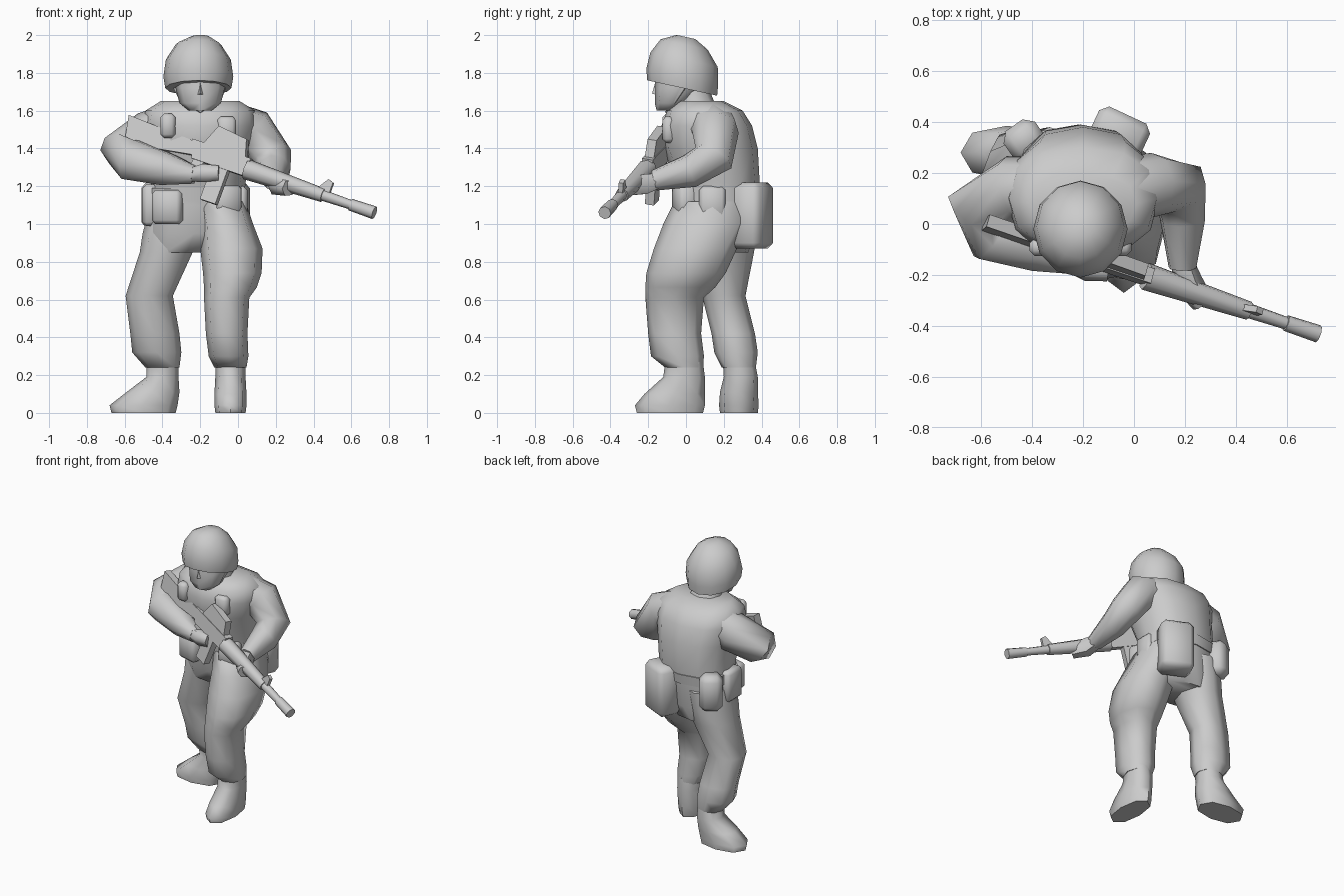
import bpy, bmesh
from math import cos, sin, pi, radians, copysign
from mathutils import Vector, Matrix

default_cube = bpy.data.objects.get("Cube")
if default_cube:
    bpy.data.objects.remove(default_cube, do_unlink=True)

grey = bpy.data.materials.new("plain grey")
grey.use_nodes = True
colour = (.6, .6, .6, 1)
grey.diffuse_color = colour
for node in grey.node_tree.nodes:
    if node.type == "BSDF_PRINCIPLED":
        node.inputs["Base Color"].default_value = colour


def finish(name, bm, matrix=Matrix(), crease=62):
    """Turn a bmesh into an object, smooth except at sharp edges."""
    bmesh.ops.recalc_face_normals(bm, faces=bm.faces)
    for face in bm.faces:
        face.smooth = True
    for edge in bm.edges:
        edge.smooth = edge.calc_face_angle(0) < radians(crease)
    mesh = bpy.data.meshes.new(name)
    bm.to_mesh(mesh)
    bm.free()
    mesh.materials.append(grey)
    obj = bpy.data.objects.new(name, mesh)
    obj.matrix_world = matrix
    bpy.context.collection.objects.link(obj)
    return obj


def skin(name, loops, matrix=Matrix()):
    """Join successive closed loops of points and cap both ends."""
    bm = bmesh.new()
    rings = [[bm.verts.new(p) for p in loop] for loop in loops]
    count = len(rings[0])
    for low, high in zip(rings, rings[1:]):
        for i in range(count):
            j = (i + 1) % count
            bm.faces.new((low[i], low[j], high[j], high[i]))
    bm.faces.new(rings[0])
    bm.faces.new(rings[-1])
    return finish(name, bm, matrix)


def squircle(sides, power):
    """Unit outline between an ellipse and a rounded box."""
    for i in range(sides):
        a = 2 * pi * i / sides
        yield [copysign(abs(v) ** power, v) for v in (cos(a), sin(a))]


def stack(name, rings, sides=8, tilt=0, power=.85):
    """Loft horizontal rings given as x, y, z, half width, half depth."""
    return skin(name, [[(x + c * rx, y + s * ry, z + tilt * s * ry)
                        for c, s in squircle(sides, power)] for x, y, z, rx, ry in rings])


def limb(name, stations, sides=8):
    """Sweep a round section along x, y, z, radius stations without twist."""
    points = [Vector(s[:3]) for s in stations]
    side, loops = None, []
    for i, p in enumerate(points):
        along = (points[min(i + 1, len(points) - 1)] - points[max(i - 1, 0)]).normalized()
        side = along.cross(Vector((0, 0, 1))) if side is None else side
        side = (side - along * side.dot(along)).normalized()
        other = side.cross(along)
        radius = stations[i][3]
        loops.append([p + (side * c + other * s) * radius for c, s in squircle(sides, .9)])
    return skin(name, loops)


def pouch(name, centre, size, turn=0, bevel=.02):
    """Bevelled box turned about the vertical."""
    bm = bmesh.new()
    bmesh.ops.create_cube(bm, size=1)
    bmesh.ops.scale(bm, vec=size, verts=bm.verts)
    bmesh.ops.bevel(bm, geom=bm.edges[:], offset=bevel, segments=1, affect="EDGES")
    return finish(name, bm, Matrix.Translation(centre) @ Matrix.Rotation(radians(turn), 4, "Z"))


# Torso with jacket skirt, leaning forward over the hips
stack("torso", [
    (-.27, .18, .85, .2, .15), (-.23, .17, .95, .25, .19), (-.22, .17, 1.1, .25, .2),
    (-.21, .17, 1.22, .25, .22), (-.2, .13, 1.4, .27, .25), (-.2, .11, 1.52, .3, .24),
    (-.2, .1, 1.6, .29, .2), (-.2, .08, 1.65, .21, .12)], sides=12)
stack("belt", [(-.22, .17, 1.12, .26, .21), (-.22, .17, 1.19, .26, .22)], sides=12)

# Legs including boots, from hip to sole
stack("right_leg", [
    (-.33, .21, 1.08, .14, .17), (-.36, .2, .95, .145, .175), (-.38, .2, .85, .14, .16),
    (-.47, .2, .62, .125, .115), (-.44, .25, .42, .13, .115), (-.43, .265, .32, .13, .115),
    (-.4, .28, .24, .09, .09)])
stack("right_boot", [
    (-.4, .28, .27, .085, .085), (-.4, .29, .19, .085, .09), (-.45, .28, .11, .14, .1),
    (-.5, .28, .04, .18, .105), (-.5, .28, 0, .17, .1)])
stack("left_leg", [
    (-.09, .15, 1.12, .13, .21), (-.06, .11, 1, .14, .23), (-.035, .05, .87, .165, .22),
    (-.03, 0, .74, .155, .21), (-.04, -.03, .665, .14, .185), (-.06, -.06, .61, .12, .155),
    (-.06, -.06, .42, .11, .14), (-.05, -.045, .3, .105, .14), (-.04, -.01, .24, .085, .1)])
stack("left_boot", [
    (-.04, -.01, .27, .08, .1), (-.04, -.01, .19, .08, .11), (-.04, -.06, .1, .085, .16),
    (-.04, -.085, .04, .085, .185), (-.04, -.085, 0, .08, .175)])

# Arms reaching for the rifle
limb("right_arm", [
    (-.34, .14, 1.52, .12), (-.47, .14, 1.47, .13), (-.62, .06, 1.38, .115),
    (-.56, -.04, 1.34, .115), (-.38, -.1, 1.29, .09), (-.23, -.15, 1.26, .05)])
limb("right_hand", [
    (-.25, -.15, 1.26, .04), (-.18, -.17, 1.27, .055), (-.1, -.18, 1.27, .045)], 6)
limb("left_arm", [
    (-.05, .13, 1.52, .13), (.08, .155, 1.49, .125), (.18, .145, 1.35, .11),
    (.19, .02, 1.28, .09), (.19, -.17, 1.23, .055)])
limb("left_hand", [
    (.19, -.15, 1.23, .045), (.21, -.23, 1.21, .06), (.27, -.31, 1.19, .045)], 6)

# Head, neck and helmet
stack("neck", [(-.2, .07, 1.58, .13, .11), (-.2, .04, 1.67, .1, .1), (-.2, .02, 1.75, .09, .09)])
stack("head", [
    (-.2, -.1, 1.6, .06, .055), (-.2, -.08, 1.64, .11, .085),
    (-.2, -.04, 1.72, .13, .125), (-.2, -.02, 1.82, .13, .14)])
skin("nose", [[(-.23, -.14, 1.68), (-.17, -.14, 1.68), (-.2, -.18, 1.69)],
              [(-.21, -.14, 1.76), (-.19, -.14, 1.76), (-.2, -.16, 1.76)]])
stack("helmet", [
    (-.21, -.02, 1.72, .175, .185), (-.21, -.02, 1.78, .185, .19), (-.21, -.01, 1.87, .172, .178),
    (-.21, -.01, 1.95, .12, .125), (-.2, 0, 1.99, .05, .05)], sides=12, tilt=-.22, power=1)
limb("chin_strap", [(-.34, .0, 1.74, .012), (-.3, -.06, 1.65, .012), (-.2, -.1, 1.595, .012),
                    (-.1, -.06, 1.65, .012), (-.07, 0, 1.74, .012)], 4)

# Chest pouches
pouch("right_chest_pouch", (-.37, -.09, 1.52), (.08, .07, .13))
pouch("left_chest_pouch", (-.06, -.09, 1.5), (.1, .07, .14))

# Belt equipment
pouch("left_hip_pack", (-.06, .35, 1.045), (.22, .17, .35), -25, .03)
pouch("canteen", (-.43, .33, 1.1), (.15, .14, .25), 35, .035)
pouch("right_hip_pouch", (-.46, .15, 1.1), (.09, .16, .22))
pouch("right_front_pouch", (-.37, .0, 1.09), (.16, .11, .18), -15)
pouch("left_front_pouch", (-.06, .0, 1.12), (.14, .12, .17), 20)
pouch("left_side_pouch", (.02, .14, 1.1), (.06, .14, .2))

# Rifle frame: local x runs to the muzzle, rolled slightly towards the chest
along = Vector((.72, -.24, -.245)).normalized()
level = Vector((0, 0, 1)).cross(along).normalized()
roll = radians(10)
upward = along.cross(level) * cos(roll) + level * sin(roll)
across = upward.cross(along)
rifle = Matrix((along, across, upward)).transposed().to_4x4()
rifle.translation = (0, -.19, 1.305)


def rifle_plate(name, outline, width):
    """Extrude a side outline symmetrically across the rifle."""
    return skin(name, [[(x, y, z) for x, z in outline] for y in (-width / 2, width / 2)], rifle)


def rifle_tube(name, start, end, first, last):
    """Eight-sided tube along the rifle."""
    return skin(name, [[(x, r * c, r * s) for c, s in squircle(8, 1)]
                       for x, r in ((start, first), (end, last))], rifle)


rifle_plate("rifle_stock", [(-.66, .07), (-.25, .05), (-.25, -.02), (-.63, -.08)], .05)
rifle_plate("rifle_receiver", [(-.28, .06), (.06, .06), (.06, -.04), (-.25, -.04)], .06)
rifle_plate("rifle_sight_housing", [(-.22, .05), (-.17, .17), (.0, .15), (.03, .05)], .05)
rifle_plate("rifle_magazine", [(-.13, -.03), (-.04, -.03), (-.04, -.23), (-.13, -.23)], .05)
rifle_plate("rifle_grip", [(-.24, -.03), (-.18, -.03), (-.2, -.14), (-.25, -.13)], .04)
rifle_plate("rifle_front_sight", [(.44, 0), (.5, .09), (.53, .08), (.53, 0)], .025)
rifle_tube("rifle_handguard", .05, .5, .055, .037)
rifle_tube("rifle_barrel", .48, .7, .03, .024)
rifle_tube("rifle_muzzle", .66, .8, .032, .035)
